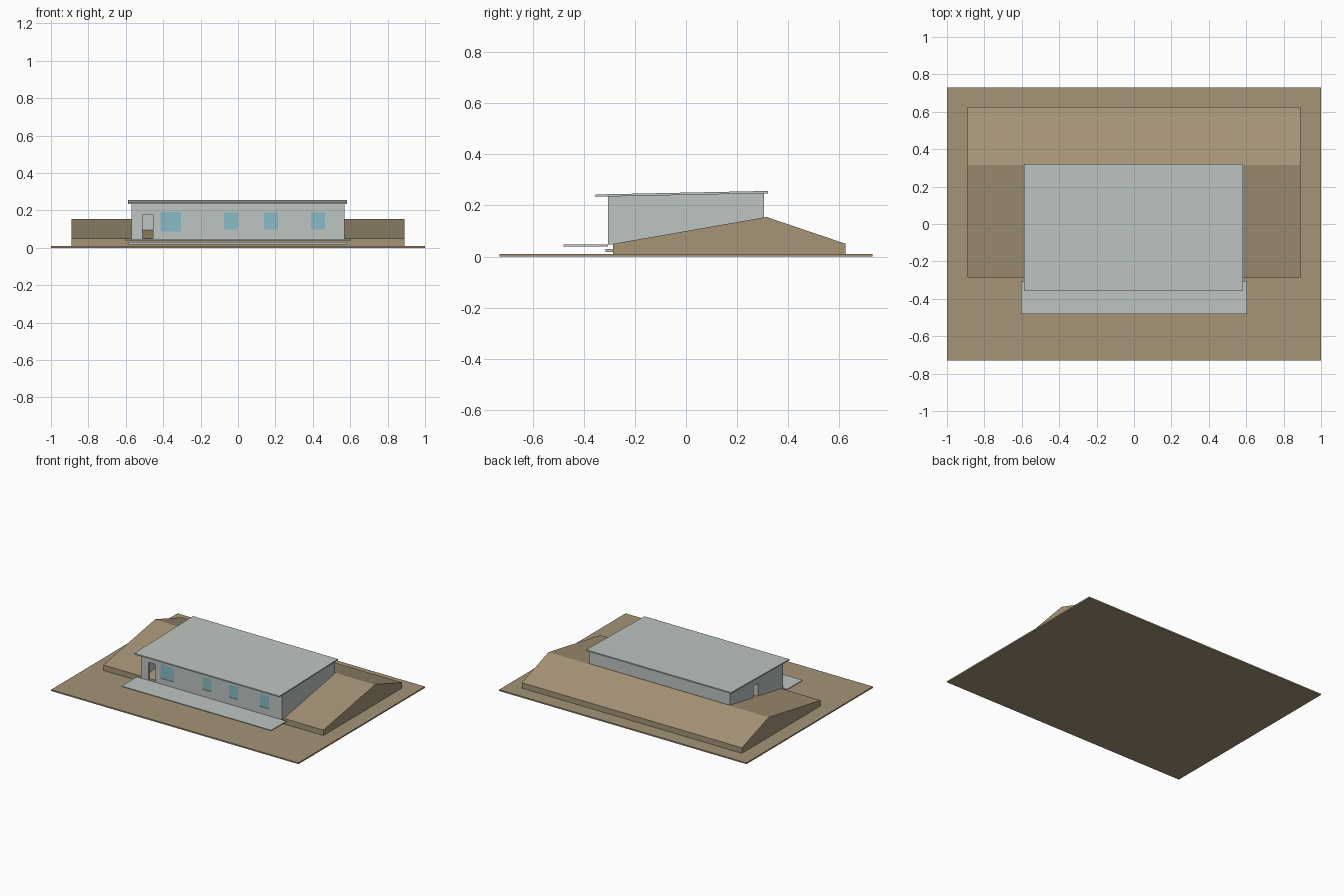
import bpy, bmesh

if "Cube" in bpy.data.objects:
    bpy.data.objects.remove(bpy.data.objects["Cube"])


def material(name, rgb):
    m = bpy.data.materials.new(name)
    m.diffuse_color = (*rgb, 1)
    m.use_nodes = True
    m.node_tree.nodes["Principled BSDF"].inputs["Base Color"].default_value = m.diffuse_color
    return m


EARTH = material("earth", (0.376, 0.296, 0.185))
CONCRETE = material("pale_concrete", (0.51, 0.56, 0.535))
GLASS = material("blue_glass", (0.25, 0.50, 0.57))


def extrude_x(name, profile, x0, x1, mat):
    """Solid made by sweeping a (y, z) outline from x0 to x1."""
    bm = bmesh.new()
    face = bm.faces.new([bm.verts.new((x0, y, z)) for y, z in profile])
    swept = bmesh.ops.extrude_face_region(bm, geom=[face])["geom"]
    verts = [v for v in swept if isinstance(v, bmesh.types.BMVert)]
    bmesh.ops.translate(bm, vec=(x1 - x0, 0, 0), verts=verts)
    bmesh.ops.recalc_face_normals(bm, faces=bm.faces)
    mesh = bpy.data.meshes.new(name)
    bm.to_mesh(mesh)
    bm.free()
    mesh.materials.append(mat)
    obj = bpy.data.objects.new(name, mesh)
    bpy.context.collection.objects.link(obj)
    return obj


def box(name, x0, x1, y0, y1, z0, z1, mat):
    return extrude_x(name, [(y0, z0), (y1, z0), (y1, z1), (y0, z1)], x0, x1, mat)


def cut(target, cutter):
    mod = target.modifiers.new("opening", "BOOLEAN")
    mod.operation, mod.solver, mod.object = "DIFFERENCE", "EXACT", cutter
    cutter.hide_render = True
    cutter.hide_set(True)


def roof_under(y):
    """Height of the gently rising roof's underside."""
    return 0.234 + (y + 0.355) * 0.0205


# Ground plate and sloped earth bank
box("ground", -1, 1, -0.73, 0.73, 0, 0.01, EARTH)
extrude_x("earth_bank", [(-0.285, 0.01), (0.625, 0.01), (0.625, 0.05),
                         (0.315, 0.155), (-0.285, 0.05)], -0.89, 0.89, EARTH)

# Foundation and terrace
box("foundation", -0.585, 0.58, -0.315, 0.30, 0.018, 0.03, CONCRETE)
box("terrace", -0.605, 0.605, -0.48, -0.305, 0.04, 0.047, CONCRETE)

# Walls, with a top edge that follows the roof
F, B, W, T = -0.305, 0.305, 0.57, 0.014
for name, y0, y1 in (("front_wall", F, F + T), ("back_wall", B - T, B),
                     ("inner_wall", -0.03, -0.02)):
    wall = extrude_x(name, [(y0, 0.047), (y1, 0.047), (y1, roof_under(y1)),
                            (y0, roof_under(y0))], -W, W, CONCRETE)
    if name == "front_wall":
        front = wall
for name, x0, x1 in (("left_wall", -W, -W + T), ("right_wall", W - T, W)):
    y0, y1 = F + T, B - T
    wall = extrude_x(name, [(y0, 0.047), (y1, 0.047), (y1, roof_under(y1)),
                            (y0, roof_under(y0))], x0, x1, CONCRETE)
    if name == "left_wall":
        left = wall

# Front windows: openings with glass set slightly back
windows = [(-0.415, -0.305, 0.088, 0.192), (-0.075, 0.0, 0.098, 0.19),
           (0.14, 0.215, 0.098, 0.19), (0.39, 0.465, 0.098, 0.19)]
for i, (x0, x1, z0, z1) in enumerate(windows, 1):
    cut(front, box(f"window_cutter_{i}", x0, x1, F - 0.02, F + T + 0.006, z0, z1, CONCRETE))
    box(f"window_glass_{i}", x0, x1, F + 0.004, F + 0.009, z0, z1, GLASS)

# Front and side doorways
cut(front, box("front_door_cutter", -0.51, -0.455, F - 0.02, F + T + 0.006,
               0.051, 0.178, CONCRETE))
cut(left, box("side_door_cutter", -W - 0.02, -W + T + 0.006, -0.015, 0.035,
              0.08, 0.19, CONCRETE))

# Overhanging roof slab
y0, y1 = -0.355, 0.32
extrude_x("roof", [(y0, roof_under(y0)), (y1, roof_under(y1)),
                   (y1, roof_under(y1) + 0.009), (y0, roof_under(y0) + 0.009)],
          -0.588, 0.584, CONCRETE)
